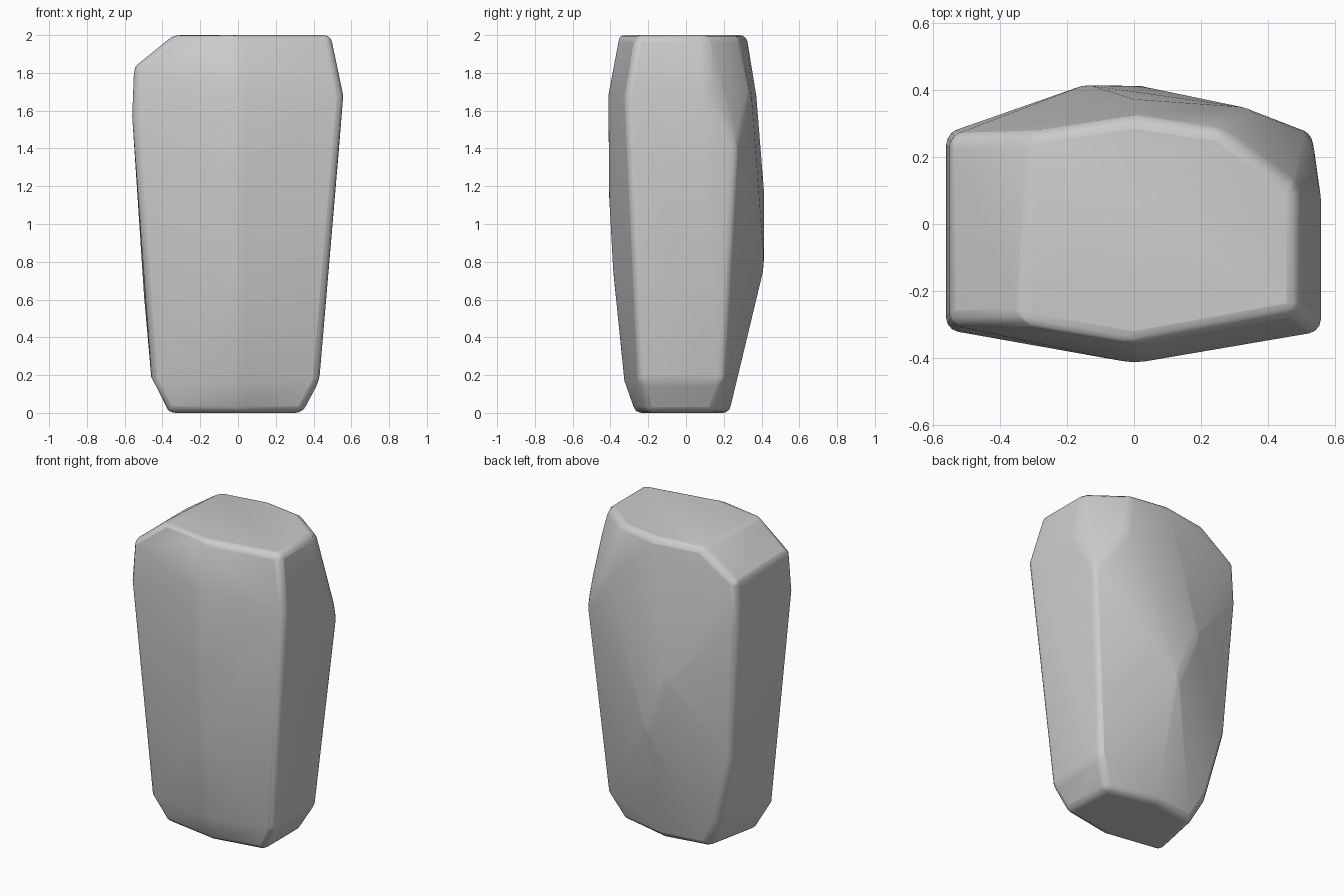
import bpy, bmesh
from math import radians

if "Cube" in bpy.data.objects:
    bpy.data.objects.remove(bpy.data.objects["Cube"])

# Horizontal rings of corner points of the stone: height -> outline (x, y)
rings = [
    (0.00, [(-.37, -.21), (0, -.27), (.34, -.21), (.34, .15), (0, .23), (-.29, .18)]),
    (0.17, [(-.46, -.25), (0, -.33), (.43, -.25), (.43, .20), (0, .275), (-.38, .21)]),
    (0.65, [(-.50, .24)]),
    (0.78, [(0, .415), (0, -.392)]),
    (1.12, [(-.14, .417), (0, -.41)]),
    (1.40, [(.535, .27)]),
    (1.57, [(-.56, -.315), (-.56, .27)]),
    (1.68, [(0, -.415), (.557, -.32), (.557, .11), (.35, .345), (0, .372)]),
    (1.83, [(-.55, -.30), (-.55, .265)]),
    (2.00, [(-.34, -.295), (0, -.355), (.49, -.265), (.49, .11), (.26, .28),
            (0, .32), (-.30, .27)]),
]

# Faceted stone body wrapped around the corner points
bm = bmesh.new()
for z, outline in rings:
    for x, y in outline:
        bm.verts.new((x, y, z))
hull = bmesh.ops.convex_hull(bm, input=bm.verts)
loose = [v for v in bm.verts if not v.link_faces]
bmesh.ops.delete(bm, geom=loose, context='VERTS')
bmesh.ops.dissolve_limit(bm, angle_limit=radians(3), verts=bm.verts, edges=bm.edges)
bmesh.ops.recalc_face_normals(bm, faces=bm.faces)

mesh = bpy.data.meshes.new("stone")
bm.to_mesh(mesh)
bm.free()
stone = bpy.data.objects.new("stone", mesh)
bpy.context.collection.objects.link(stone)

# Softly rounded edges
bevel = stone.modifiers.new("rounded_edges", 'BEVEL')
bevel.width = 0.035
bevel.segments = 3
bevel.limit_method = 'ANGLE'
bevel.angle_limit = radians(18)

# Smooth shading
bpy.context.view_layer.objects.active = stone
stone.select_set(True)
bpy.ops.object.shade_smooth_by_angle(angle=radians(40))
